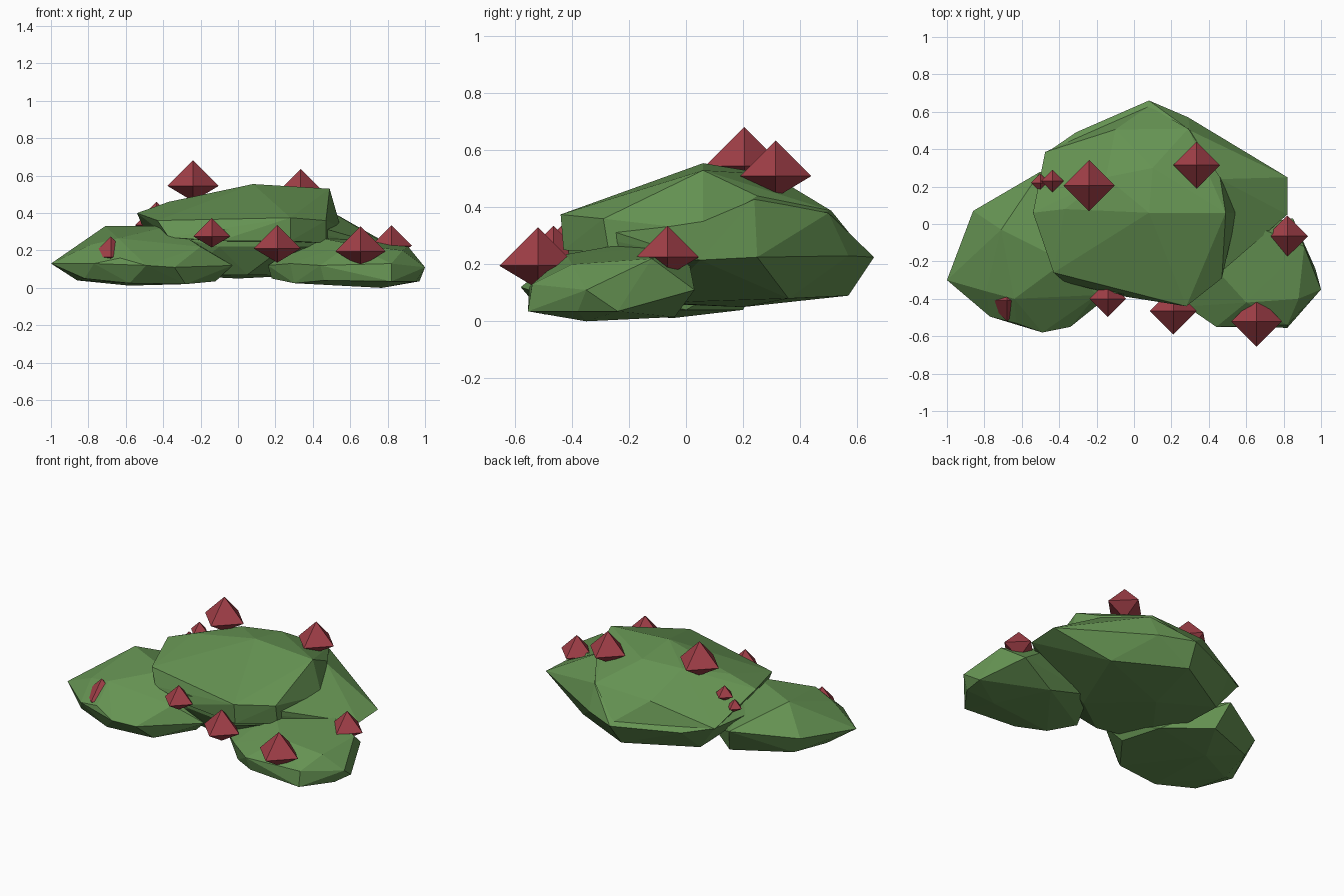
import bpy, bmesh
from mathutils import Vector


def material(name, color):
    m = bpy.data.materials.new(name)
    m.diffuse_color = (*color, 1)
    return m


leaf = material("leaf_green", (0.13, 0.29, 0.085))
red = material("berry_red", (0.36, 0.05, 0.065))


def hull(name, points, mat):
    """Faceted lump: convex hull around a few control points."""
    bm = bmesh.new()
    for p in points:
        bm.verts.new(Vector(p))
    bmesh.ops.convex_hull(bm, input=bm.verts[:])
    bmesh.ops.delete(bm, geom=[v for v in bm.verts if not v.link_faces], context='VERTS')
    bmesh.ops.recalc_face_normals(bm, faces=bm.faces[:])
    me = bpy.data.meshes.new(name)
    bm.to_mesh(me)
    bm.free()
    me.materials.append(mat)
    ob = bpy.data.objects.new(name, me)
    bpy.context.collection.objects.link(ob)
    return ob


# main bush: broad lower half
main = hull("main_bush", [
    (0.08, 0.66, 0.225), (-0.31, 0.49, 0.22), (-0.47, 0.38, 0.25), (-0.52, 0.06, 0.25),
    (0.29, 0.57, 0.23), (0.82, 0.25, 0.225), (0.82, 0.05, 0.215), (0.06, 0.57, 0.09),
    (0.48, 0.36, 0.08), (-0.34, 0.34, 0.08), (0.0, 0.2, 0.05), (0.3, -0.1, 0.065),
    (-0.3, -0.2, 0.065), (-0.1, -0.36, 0.22), (0.25, -0.41, 0.22), (0.05, -0.28, 0.07),
    (0.3, 0.5, 0.38), (0.46, 0.24, 0.43), (0.53, 0.05, 0.335), (0.45, -0.27, 0.32),
    (0.27, -0.42, 0.32), (-0.1, -0.37, 0.31), (-0.38, -0.27, 0.28)], leaf)

# main bush: domed crown, fused onto the lower half
crown = hull("crown_cutter", [
    (0.08, 0.06, 0.555), (0.49, 0.06, 0.53), (-0.37, 0.08, 0.46), (-0.54, 0.06, 0.40),
    (-0.43, -0.26, 0.36), (-0.37, -0.31, 0.27), (-0.1, -0.38, 0.25), (0.28, -0.44, 0.375),
    (0.28, -0.43, 0.25), (0.47, -0.29, 0.36), (0.47, -0.27, 0.24), (0.55, 0.06, 0.32),
    (0.46, 0.25, 0.44), (0.29, 0.51, 0.388), (-0.1, 0.505, 0.375), (-0.475, 0.385, 0.25),
    (0.08, 0.63, 0.24), (-0.15, 0.25, 0.50), (0.1, 0.3, 0.515)], leaf)
fuse = main.modifiers.new("fuse", 'BOOLEAN')
fuse.operation = 'UNION'
fuse.solver = 'EXACT'
fuse.object = crown
bpy.context.view_layer.objects.active = main
bpy.ops.object.modifier_apply(modifier="fuse")
bpy.data.objects.remove(crown)

# left lump
hull("left_bush", [
    (-1.0, -0.30, 0.13), (-0.86, 0.07, 0.17), (-0.5, 0.28, 0.20), (-0.77, -0.495, 0.13),
    (-0.49, -0.58, 0.12), (-0.34, -0.55, 0.11), (-0.03, -0.3, 0.12), (-0.12, -0.25, 0.035),
    (-0.58, -0.04, 0.012), (-0.86, -0.2, 0.04), (-0.71, -0.03, 0.33), (-0.37, -0.2, 0.33),
    (-0.2, -0.38, 0.22), (-0.64, -0.40, 0.265), (-0.28, -0.46, 0.02), (-0.82, -0.42, 0.05),
    (-0.45, 0.2, 0.04), (-0.8, 0.05, 0.06), (-0.79, -0.36, 0.23), (-0.63, -0.53, 0.16),
    (-0.58, -0.5, 0.025), (-0.2, 0.0, 0.04)], leaf)

# right lump
hull("right_bush", [
    (1.0, -0.35, 0.11), (0.97, -0.24, 0.035), (0.91, -0.12, 0.22), (0.85, 0.03, 0.11),
    (0.62, 0.0, 0.265), (0.16, -0.33, 0.12), (0.18, -0.3, 0.05), (0.28, -0.44, 0.13),
    (0.44, -0.55, 0.12), (0.82, -0.54, 0.13), (0.82, -0.555, 0.035), (0.77, -0.35, 0.0),
    (0.3, -0.43, 0.025), (0.6, -0.04, 0.015), (0.4, -0.2, 0.275), (0.6, -0.42, 0.235),
    (0.88, -0.4, 0.20), (0.3, -0.05, 0.1), (0.95, -0.38, 0.035), (0.46, -0.53, 0.04)], leaf)

# berries: octahedra with a shallower underside (x, y, z, radius)
berries = [
    (-0.24, 0.205, 0.545, 0.137), (0.335, 0.315, 0.51, 0.125), (-0.14, -0.40, 0.275, 0.098),
    (0.21, -0.465, 0.21, 0.125), (0.655, -0.52, 0.195, 0.135), (0.82, -0.065, 0.225, 0.11),
    (-0.435, 0.23, 0.40, 0.06), (-0.50, 0.22, 0.335, 0.05), (-0.68, -0.41, 0.165, 0.11)]
for i, (x, y, z, r) in enumerate(berries):
    b = hull(f"berry_{i + 1}", [(r, 0, 0), (-r, 0, 0), (0, r, 0), (0, -r, 0),
                                (0, 0, r), (0, 0, -0.6 * r)], red)
    b.location = (x, y, z)
